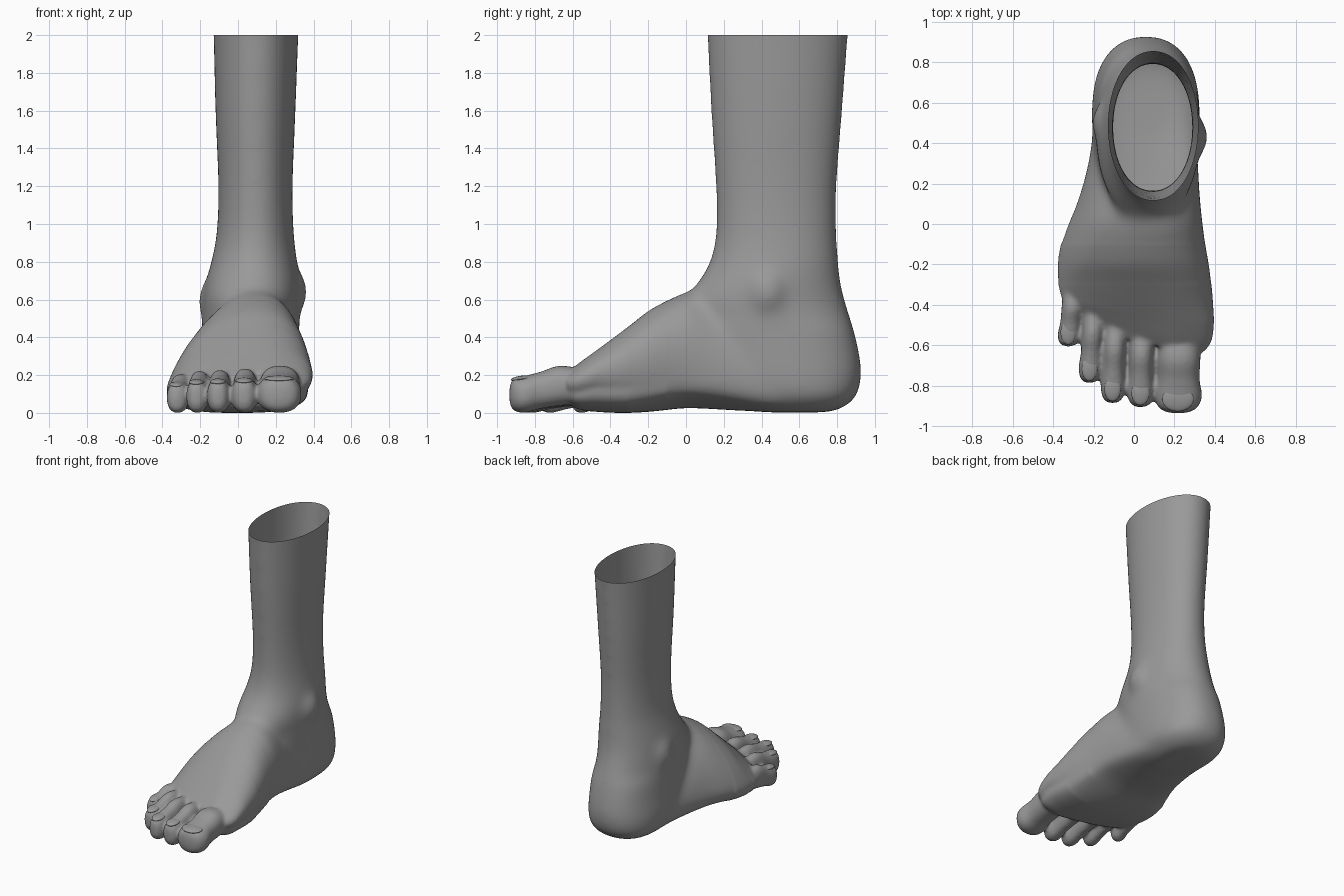
import bpy
import bmesh
from math import cos, sin, pi
from mathutils import Matrix, Vector

cube = bpy.data.objects.get("Cube")
if cube:
    bpy.data.objects.remove(cube, do_unlink=True)

GREY = (0.32, 0.32, 0.32, 1)
skin = bpy.data.materials.new("grey_skin")
skin.use_nodes = True
skin.diffuse_color = GREY
skin.node_tree.nodes["Principled BSDF"].inputs["Base Color"].default_value = GREY

STEPS = 48
ANGLES = [2 * pi * i / STEPS for i in range(STEPS)]


def spow(v, e):
    return (abs(v) ** e) * (1 if v >= 0 else -1)


def fill_in(rows, n=6):
    """Smooth in-between rows through the given ones."""
    out = []
    for i in range(len(rows) - 1):
        p = [rows[max(i - 1, 0)], rows[i], rows[i + 1], rows[min(i + 2, len(rows) - 1)]]
        for k in range(n):
            t = k / n
            out.append([0.5 * (2 * b + (c - a) * t + (2 * a - 5 * b + 4 * c - d) * t * t
                               + (3 * b - a - 3 * c + d) * t ** 3)
                        for a, b, c, d in zip(*p)])
    out.append(list(rows[-1]))
    return out


def loft(bm, rings):
    loops = [[bm.verts.new(p) for p in ring] for ring in rings]
    for a, b in zip(loops, loops[1:]):
        for i in range(STEPS):
            j = (i + 1) % STEPS
            bm.faces.new((a[i], a[j], b[j], b[i]))
    bm.faces.new(loops[0][::-1])
    bm.faces.new(loops[-1])


def ellipsoid(bm, centre, radii, tilt=0):
    m = Matrix.Translation(centre) @ Matrix.Rotation(tilt, 4, 'X') @ Matrix.Diagonal((*radii, 1))
    bmesh.ops.create_uvsphere(bm, u_segments=32, v_segments=20, radius=1, matrix=m)


def add_object(bm, name):
    for f in bm.faces:
        f.smooth = True
    mesh = bpy.data.meshes.new(name)
    bm.to_mesh(mesh)
    bm.free()
    mesh.materials.append(skin)
    obj = bpy.data.objects.new(name, mesh)
    bpy.context.collection.objects.link(obj)
    return obj


body = bmesh.new()

# Leg and heel: level sections (z, x min, x max, y min, y max)
leg_rows = [
    (2.2, -.137, .328, .10, .875), (2.0, -.13, .32, .11, .86), (1.6, -.12, .305, .13, .83),
    (1.2, -.105, .29, .155, .80), (.95, -.115, .297, .155, .80), (.8, -.145, .315, .12, .81),
    (.7, -.17, .325, .06, .82), (.6, -.185, .325, .0, .845), (.45, -.19, .325, .05, .89),
    (.3, -.2, .325, .1, .923), (.2, -.21, .325, .15, .93), (.1, -.2, .31, .25, .905),
    (.04, -.15, .25, .32, .84), (.012, -.1, .2, .4, .76)]
rings = []
for z, x0, x1, y0, y1 in fill_in(leg_rows):
    e = 2 / (2.05 if z > .5 else 2.35)
    rings.append([((x0 + x1) / 2 + (x1 - x0) / 2 * spow(cos(a), e),
                   (y0 + y1) / 2 + (y1 - y0) / 2 * spow(sin(a), e), z) for a in ANGLES])
loft(body, rings)

# Foot: upright sections (y, x min, x max, bottom, top, ridge x)
foot_rows = [
    (.5, -.2, .31, .015, .3, .06), (.3, -.23, .315, .02, .5, .08), (.12, -.28, .32, .03, .62, .09),
    (0, -.33, .325, .035, .65, .1), (-.1, -.365, .335, .025, .605, .1),
    (-.2, -.38, .35, .015, .55, .11), (-.3, -.38, .362, .01, .475, .12),
    (-.4, -.37, .37, .01, .4, .13), (-.5, -.35, .37, .015, .325, .15),
    (-.58, -.32, .355, .025, .265, .16), (-.63, -.28, .32, .06, .22, .16)]
rings = []
for y, x0, x1, zb, zt, ridge in fill_in(foot_rows):
    cx, hx = (x0 + x1) / 2, (x1 - x0) / 2
    zw = zb + min(.13, .4 * (zt - zb))
    slant = .26 * min(1, max(0, (-.2 - y) / .38))
    arch = .06 * max(0, 1 - ((y - .05) / .35) ** 2)
    ring = []
    for a in ANGLES:
        c, s = cos(a), sin(a)
        if s >= 0:
            x, z = cx + hx * c + (ridge - cx) * s, zw + (zt - zw) * s
        else:
            x, z = cx + hx * spow(c, .7), zw - (zw - zb) * abs(s) ** .7
            z += arch * max(0, c) * abs(s)
        ring.append((x, y + slant * max(0, .2 - x), z))
    rings.append(ring)
loft(body, rings)

# Ankle bones
ellipsoid(body, (.285, .43, .65), (.085, .11, .13))
ellipsoid(body, (-.125, .5, .6), (.087, .11, .14))

# Toes: root x, tip x, half width, tip y, length, height factor
toes = {
    "big": (.225, .217, .118, -.935, .42, 1.06),
    "second": (.04, .032, .068, -.905, .40, 1.0),
    "third": (-.09, -.106, .062, -.885, .42, .97),
    "fourth": (-.195, -.22, .059, -.785, .38, .95),
    "little": (-.295, -.325, .058, -.605, .30, .88)}
# Shared toe shape: fraction of length, width, bottom, top
toe_rows = [(0, .85, .06, .22), (.35, .9, .045, .245), (.6, .88, .03, .215), (.8, 1, .01, .195),
            (.93, .82, .018, .185), (.985, .5, .045, .155), (1, .2, .08, .12)]
for rx, tx, w, tip, length, h in toes.values():
    rings = []
    for f, ws, zb, zt in fill_in(toe_rows):
        cx, y = rx + (tx - rx) * f, tip + length * (1 - f)
        rings.append([(cx + w * ws * spow(cos(a), .85), y,
                       h * ((zb + zt) / 2 + (zt - zb) / 2 * spow(sin(a), .85))) for a in ANGLES])
    loft(body, rings)

# Fuse the parts into one skin
source = add_object(body, "foot_source")
fuse = source.modifiers.new("fuse", 'REMESH')
fuse.mode = 'VOXEL'
fuse.voxel_size = .011
bpy.context.view_layer.update()
fused = bmesh.new()
fused.from_object(source, bpy.context.evaluated_depsgraph_get())
bpy.data.objects.remove(source, do_unlink=True)

# Soften: strongly on the leg and instep, lightly on the toes
for limit, times in ((-2, 5), (-.3, 20), (-.1, 50)):
    soft = [v for v in fused.verts if v.co.y > limit]
    for _ in range(times):
        bmesh.ops.smooth_vert(fused, verts=soft, factor=.5,
                              use_axis_x=True, use_axis_y=True, use_axis_z=True)

# Stand on the floor and open the top of the leg
floor = min(v.co.z for v in fused.verts)
bmesh.ops.translate(fused, verts=fused.verts[:], vec=Vector((0, 0, -floor)))
bmesh.ops.bisect_plane(fused, geom=fused.verts[:] + fused.edges[:] + fused.faces[:],
                       plane_co=(0, 0, 2), plane_no=(0, 0, 1), clear_outer=True)
add_object(fused, "foot_and_leg")

# Toenails
for name, (rx, tx, w, tip, length, h) in toes.items():
    nail = bmesh.new()
    ellipsoid(nail, (tx, tip + .068, .18 * h - floor), (w * .66, .06, .016), .1)
    add_object(nail, name + "_toenail")
